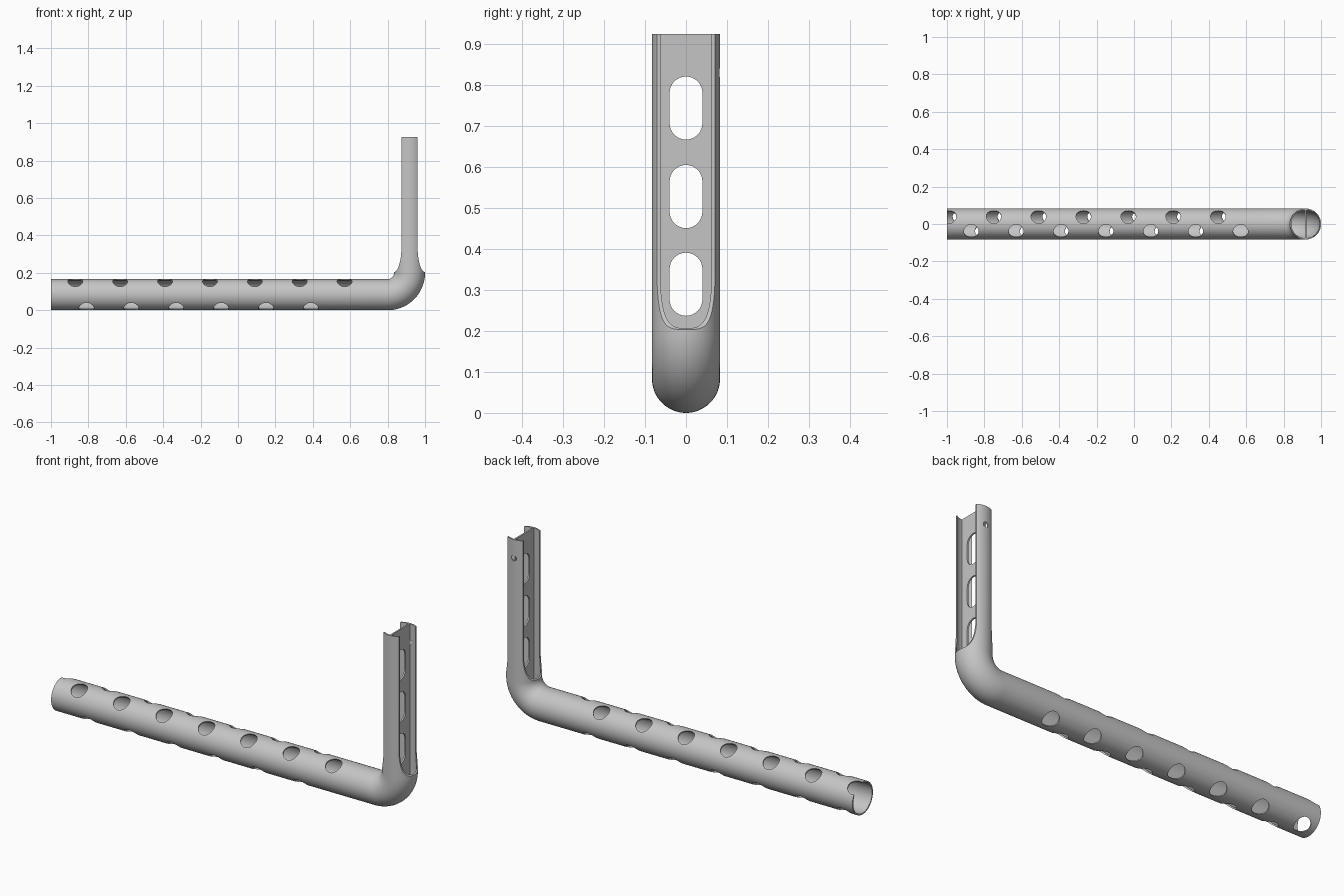
import bpy, bmesh, math
from mathutils import Vector, Matrix

if "Cube" in bpy.data.objects:
    bpy.data.objects.remove(bpy.data.objects["Cube"])

R, WALL = 0.083, 0.007            # tube radius and wall thickness
BEND = 0.117                      # centreline radius of the elbow
LEG_X, TOP = 0.917, 0.925
SEG = 64

metal = bpy.data.materials.new("light grey metal")
metal.use_nodes = True
grey = (0.56, 0.56, 0.56, 1)
metal.diffuse_color = grey
metal.node_tree.nodes["Principled BSDF"].inputs["Base Color"].default_value = grey


def to_object(name, bm):
    bmesh.ops.recalc_face_normals(bm, faces=bm.faces[:])
    mesh = bpy.data.meshes.new(name)
    bm.to_mesh(mesh)
    bm.free()
    mesh.materials.append(metal)
    ob = bpy.data.objects.new(name, mesh)
    bpy.context.collection.objects.link(ob)
    return ob


def prism(bm, points, depth):
    """Extrude a planar outline along depth."""
    face = bm.faces.new([bm.verts.new(p) for p in points])
    out = bmesh.ops.extrude_face_region(bm, geom=[face])
    verts = [v for v in out["geom"] if isinstance(v, bmesh.types.BMVert)]
    bmesh.ops.translate(bm, verts=verts, vec=depth)


def drill(bm, start, direction, length, radius):
    d = Vector(direction).normalized()
    mat = Matrix.Translation(Vector(start) + d * length / 2) @ d.to_track_quat('Z', 'Y').to_matrix().to_4x4()
    bmesh.ops.create_cone(bm, cap_ends=True, segments=32, radius1=radius,
                          radius2=radius, depth=length, matrix=mat)


def cut(ob, bm):
    """Subtract the cutter mesh and bake the result."""
    cutter = to_object("cutter", bm)
    cutter.hide_render = True
    mod = ob.modifiers.new("cut", 'BOOLEAN')
    mod.operation, mod.solver, mod.object = 'DIFFERENCE', 'EXACT', cutter
    deps = bpy.context.evaluated_depsgraph_get()
    baked = bpy.data.meshes.new_from_object(ob.evaluated_get(deps))
    ob.modifiers.clear()
    ob.data = baked
    bpy.data.objects.remove(cutter)


# Bent tube: outer and inner skins swept along the path, joined at the ends
path = [(Vector((-1, 0, R)), 0)]
for i in range(25):
    a = math.pi / 2 * i / 24
    path.append((Vector((LEG_X - BEND + BEND * math.sin(a), 0,
                         R + BEND - BEND * math.cos(a))), a))
path.append((Vector((LEG_X, 0, TOP)), math.pi / 2))

bm = bmesh.new()
skins = []
for r in (R, R - WALL):
    rings = []
    for centre, a in path:
        up = Vector((-math.sin(a), 0, math.cos(a)))
        angles = [2 * math.pi * k / SEG for k in range(SEG)]
        rings.append([bm.verts.new(centre + r * (up * math.cos(t) + Vector((0, math.sin(t), 0))))
                      for t in angles])
    skins.append(rings)
outer, inner = skins
bands = [pair for s in skins for pair in zip(s, s[1:])]
bands += [(outer[0], inner[0]), (outer[-1], inner[-1])]
for a, b in bands:
    for k in range(SEG):
        n = (k + 1) % SEG
        bm.faces.new((a[k], a[n], b[n], b[k]))
tube = to_object("bent_tube", bm)

# Four staggered rows of round holes along the horizontal arm
bm = bmesh.new()
rows = [(-0.87, -1, 1, 7), (-0.99, 1, 1, 7), (-0.81, -1, -1, 6), (-0.93, 1, -1, 7)]
for first, sy, sz, count in rows:
    d = Vector((0, sy * math.sin(math.pi / 6), sz * math.cos(math.pi / 6)))
    for i in range(count):
        drill(bm, Vector((first + 0.24 * i, 0, R)) + d * 0.05, d, 0.06, 0.04)
cut(tube, bm)

# Both sides of the upright cut away with a curved run-out
bm = bmesh.new()
LOW, HIGH, KEEP = 0.203, 0.34, 0.043
arc = [(KEEP + 0.041 * (1 - math.sin(t)), HIGH - (HIGH - LOW) * math.cos(t))
       for t in [math.pi / 2 * i / 10 for i in range(11)]]
outline = arc + [(KEEP, 1), (0.12, 1), (0.12, LOW)]
for side in (-1, 1):
    prism(bm, [(LEG_X + side * d, -0.15, z) for d, z in outline], (0, 0.3, 0))
cut(tube, bm)

# Small pin hole in the back flange
bm = bmesh.new()
drill(bm, (LEG_X, 0.04, 0.83), (0, 1, 0), 0.08, 0.014)
cut(tube, bm)

# Central web of the upright with three long slots
T = 0.008
bm = bmesh.new()
half = R - WALL / 2
prism(bm, [(LEG_X - T / 2, y, z) for y, z in
           ((-half, 0.15), (half, 0.15), (half, TOP), (-half, TOP))], (T, 0, 0))
web = to_object("upright_web", bm)
bm = bmesh.new()
for z in (0.314, 0.528, 0.744):
    slot = []
    for i in range(34):
        end, k = divmod(i, 17)
        a = math.pi * (end + k / 16)
        slot.append((LEG_X - 0.05, 0.04 * math.cos(a),
                     z + (0.037 if end == 0 else -0.037) + 0.04 * math.sin(a)))
    prism(bm, slot, (0.1, 0, 0))
cut(web, bm)

# Smooth shading with crisp cut edges
for ob in (tube, web):
    bpy.ops.object.select_all(action='DESELECT')
    ob.select_set(True)
    bpy.context.view_layer.objects.active = ob
    bpy.ops.object.shade_smooth_by_angle(angle=math.radians(30))
